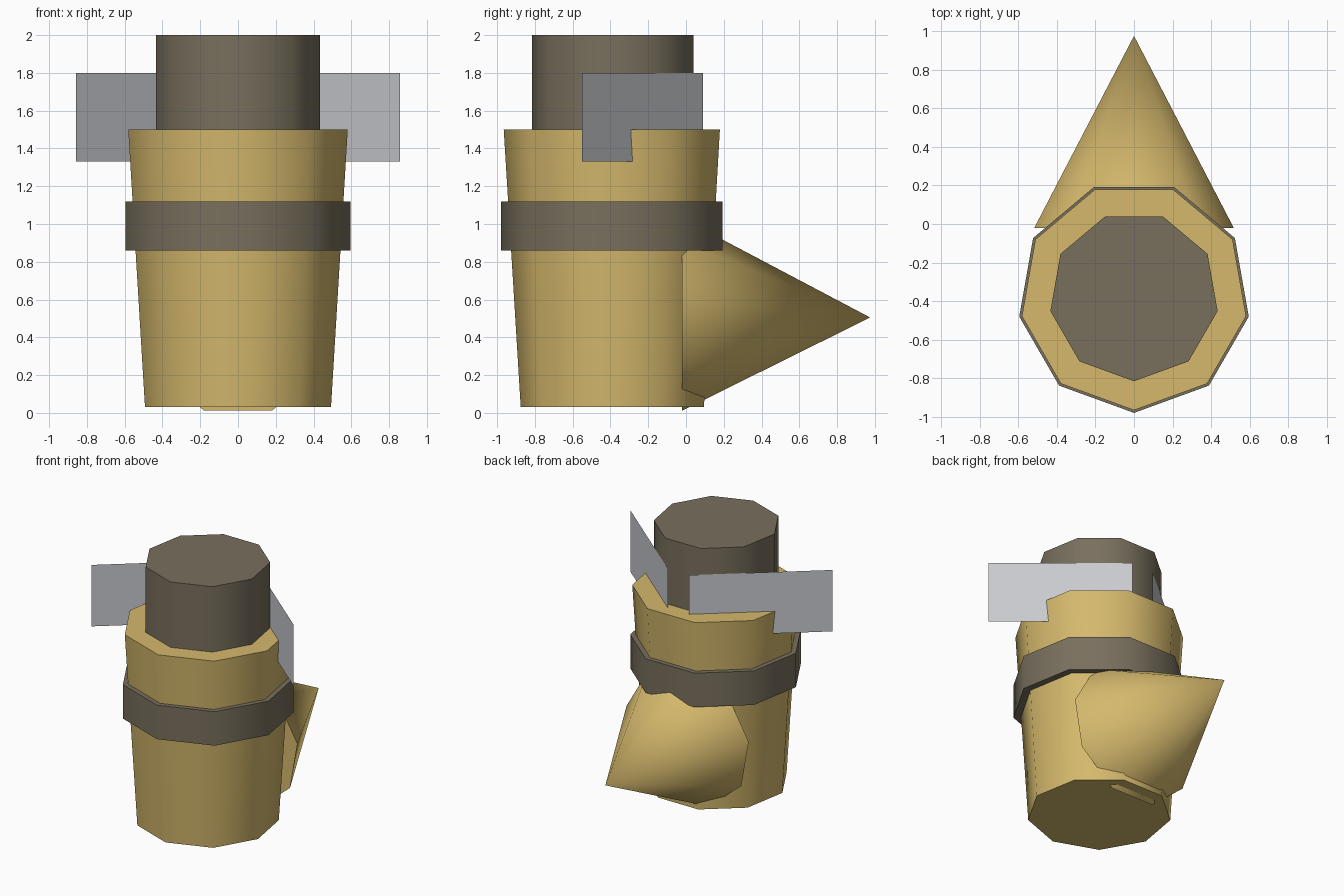
import bpy, bmesh, math
from mathutils import Matrix

if "Cube" in bpy.data.objects:
    bpy.data.objects.remove(bpy.data.objects["Cube"])

SIDES = 9
CY = -0.375  # y of the upright axis


def material(name, rgb):
    m = bpy.data.materials.new(name)
    m.diffuse_color = (*rgb, 1)
    m.use_nodes = True
    m.node_tree.nodes["Principled BSDF"].inputs["Base Color"].default_value = m.diffuse_color
    return m


gold = material("gold", (0.66, 0.48, 0.15))
brown = material("dark_brown", (0.19, 0.16, 0.11))
grey = material("pale_grey", (0.59, 0.60, 0.63))


def finish(name, bm, mat, smooth=True):
    mesh = bpy.data.meshes.new(name)
    bm.to_mesh(mesh)
    bm.free()
    mesh.materials.append(mat)
    ob = bpy.data.objects.new(name, mesh)
    bpy.context.collection.objects.link(ob)
    if smooth:
        bpy.ops.object.select_all(action='DESELECT')
        ob.select_set(True)
        bpy.context.view_layer.objects.active = ob
        bpy.ops.object.shade_smooth_by_angle(angle=math.radians(50))
    return ob


def frustum(name, r1, r2, z1, z2, mat, matrix=Matrix.Translation((0, CY, 0))):
    """Nine-sided capped frustum with one corner facing -y; r2 = 0 gives a cone."""
    bm = bmesh.new()

    def ring(r, z):
        angles = [math.radians(-90 + 360 * k / SIDES) for k in range(SIDES)]
        return [bm.verts.new((r * math.cos(a), r * math.sin(a), z)) for a in angles]

    low = ring(r1, z1)
    bm.faces.new(low[::-1])
    if r2 > 0:
        high = ring(r2, z2)
        bm.faces.new(high)
    else:
        tip = bm.verts.new((0, 0, z2))
    for i in range(SIDES):
        j = (i + 1) % SIDES
        if r2 > 0:
            bm.faces.new((low[i], low[j], high[j], high[i]))
        else:
            bm.faces.new((low[i], low[j], tip))
    bm.transform(matrix)
    return finish(name, bm, mat)


# Tapered body, band around it and the inner cylinder
frustum("body", 0.50, 0.59, 0.03, 1.50, gold)
frustum("band", 0.604, 0.604, 0.86, 1.12, brown)
frustum("inner_cylinder", 0.44, 0.44, 1.30, 2.0, brown)

# Cone pointing backwards
frustum("rear_cone", 0.525, 0, 0, 0.995, gold,
        Matrix.Translation((0, -0.02, 0.505)) @ Matrix.Rotation(math.radians(-90), 4, 'X'))

# Thin swept plates on both sides
for side, name in ((1, "right_plate"), (-1, "left_plate")):
    bm = bmesh.new()
    inner, outer = (0.09 * side, 0.09), (0.857 * side, -0.55)
    corners = [(*inner, 1.33), (*outer, 1.33), (*outer, 1.80), (*inner, 1.80)]
    bm.faces.new([bm.verts.new(c) for c in corners[::-side]])
    finish(name, bm, grey, smooth=False)
